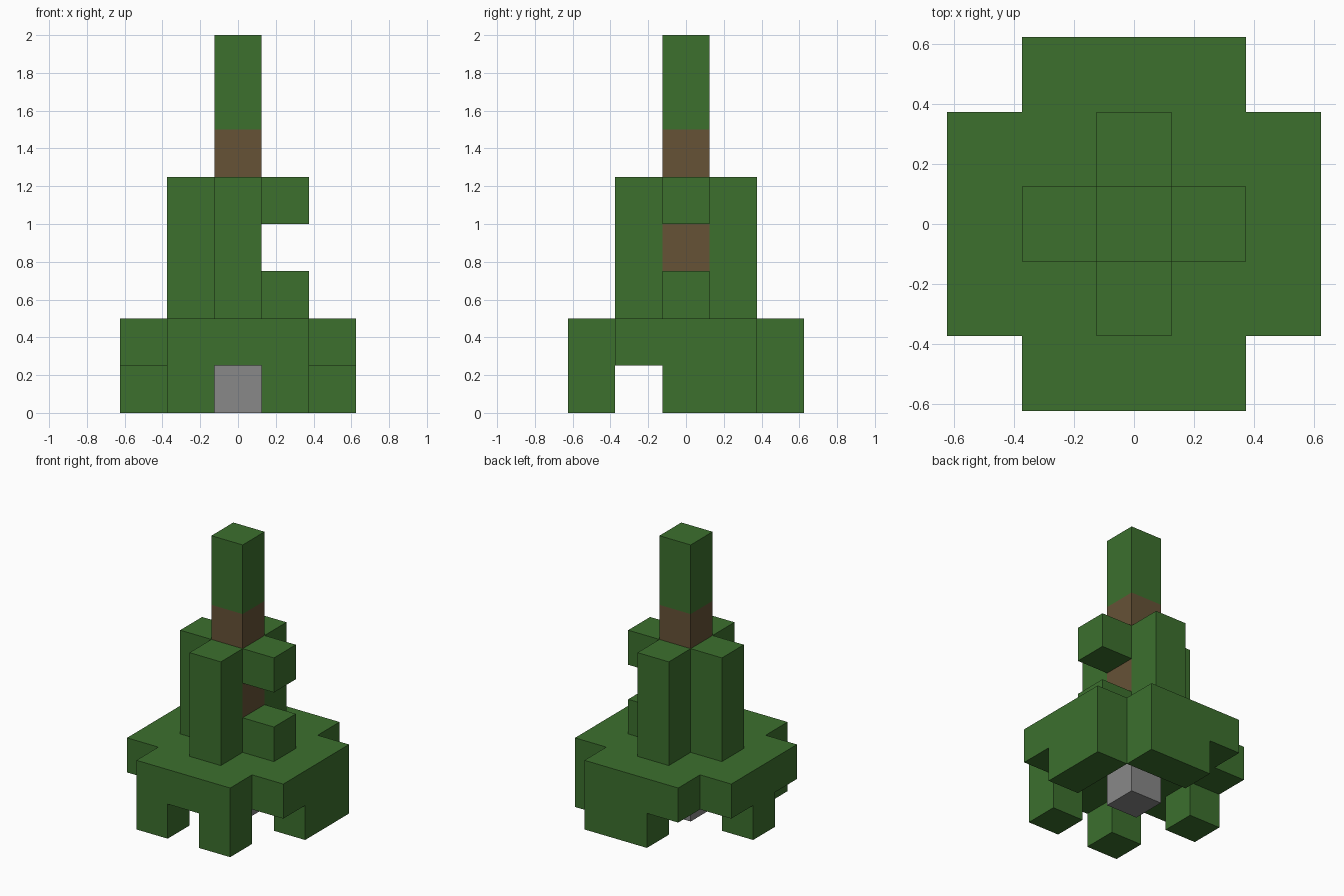
import bpy
import bmesh
from mathutils import Vector

CELL = 0.25

cube = bpy.data.objects.get("Cube")
if cube:
    bpy.data.objects.remove(cube, do_unlink=True)


def make_material(name, rgb):
    mat = bpy.data.materials.new(name)
    mat.use_nodes = True
    colour = (*rgb, 1.0)
    mat.diffuse_color = colour
    bsdf = next(n for n in mat.node_tree.nodes if n.type == "BSDF_PRINCIPLED")
    bsdf.inputs["Base Color"].default_value = colour
    bsdf.inputs["Roughness"].default_value = 0.9
    return mat


green = make_material("leaf green", (0.045, 0.162, 0.027))
brown = make_material("bark brown", (0.133, 0.084, 0.037))
grey = make_material("stone grey", (0.246, 0.246, 0.246))


def block(xs, ys, zs):
    """All grid cells in the inclusive ranges; the middle column is x = y = 0."""
    return {(x, y, z)
            for x in range(xs[0], xs[1] + 1)
            for y in range(ys[0], ys[1] + 1)
            for z in range(zs[0], zs[1] + 1)}


def column(x, y, low, high):
    return block((x, x), (y, y), (low, high))


parts = {
    # Stone core under the skirt
    "base_stone": (grey, column(0, 0, 0, 0)),
    # Wide cross-shaped bough layer
    "skirt": (green, block((-2, 2), (-1, 1), (1, 1)) | block((-1, 1), (-2, 2), (1, 1))),
    # Hanging foliage below the skirt
    "front_right_foliage": (green, column(-1, -2, 0, 0)),
    "front_left_foliage": (green, column(1, -2, 0, 0)),
    "right_foliage": (green, column(-2, 0, 0, 0)),
    "left_foliage": (green, block((2, 2), (0, 1), (0, 0))),
    "back_foliage": (green, block((0, 1), (2, 2), (0, 0))),
    # Upright boughs around the trunk, with one gap on the left side
    "front_bough": (green, column(0, -1, 2, 4)),
    "back_bough": (green, column(0, 1, 2, 4)),
    "right_bough": (green, column(-1, 0, 2, 4)),
    "left_lower_bough": (green, column(1, 0, 2, 2)),
    "left_upper_bough": (green, column(1, 0, 4, 4)),
    # Trunk and tip
    "trunk": (brown, column(0, 0, 2, 5)),
    "tree_tip": (green, column(0, 0, 6, 7)),
}

occupied = set().union(*(cells for _, cells in parts.values()))


def build_part(name, mat, cells):
    """Skin the cells, leaving out faces buried against other cells."""
    bm = bmesh.new()
    for cell in sorted(cells):
        centre = (Vector(cell) + Vector((0, 0, 0.5))) * CELL
        for axis in range(3):
            for sign in (-1, 1):
                n = Vector((0, 0, 0))
                n[axis] = sign
                if tuple(int(c + d) for c, d in zip(cell, n)) in occupied:
                    continue
                u = Vector((0, 0, 0))
                u[(axis + 1) % 3] = 1
                v = n.cross(u)
                corners = (-u - v, u - v, u + v, v - u)
                bm.faces.new([bm.verts.new(centre + (n + c) * CELL / 2) for c in corners])
    bmesh.ops.remove_doubles(bm, verts=bm.verts, dist=0.001)
    bmesh.ops.dissolve_limit(bm, angle_limit=0.01, verts=bm.verts, edges=bm.edges)
    mesh = bpy.data.meshes.new(name)
    bm.to_mesh(mesh)
    bm.free()
    mesh.materials.append(mat)
    bpy.context.collection.objects.link(bpy.data.objects.new(name, mesh))


for part_name, (part_mat, part_cells) in parts.items():
    build_part(part_name, part_mat, part_cells)
